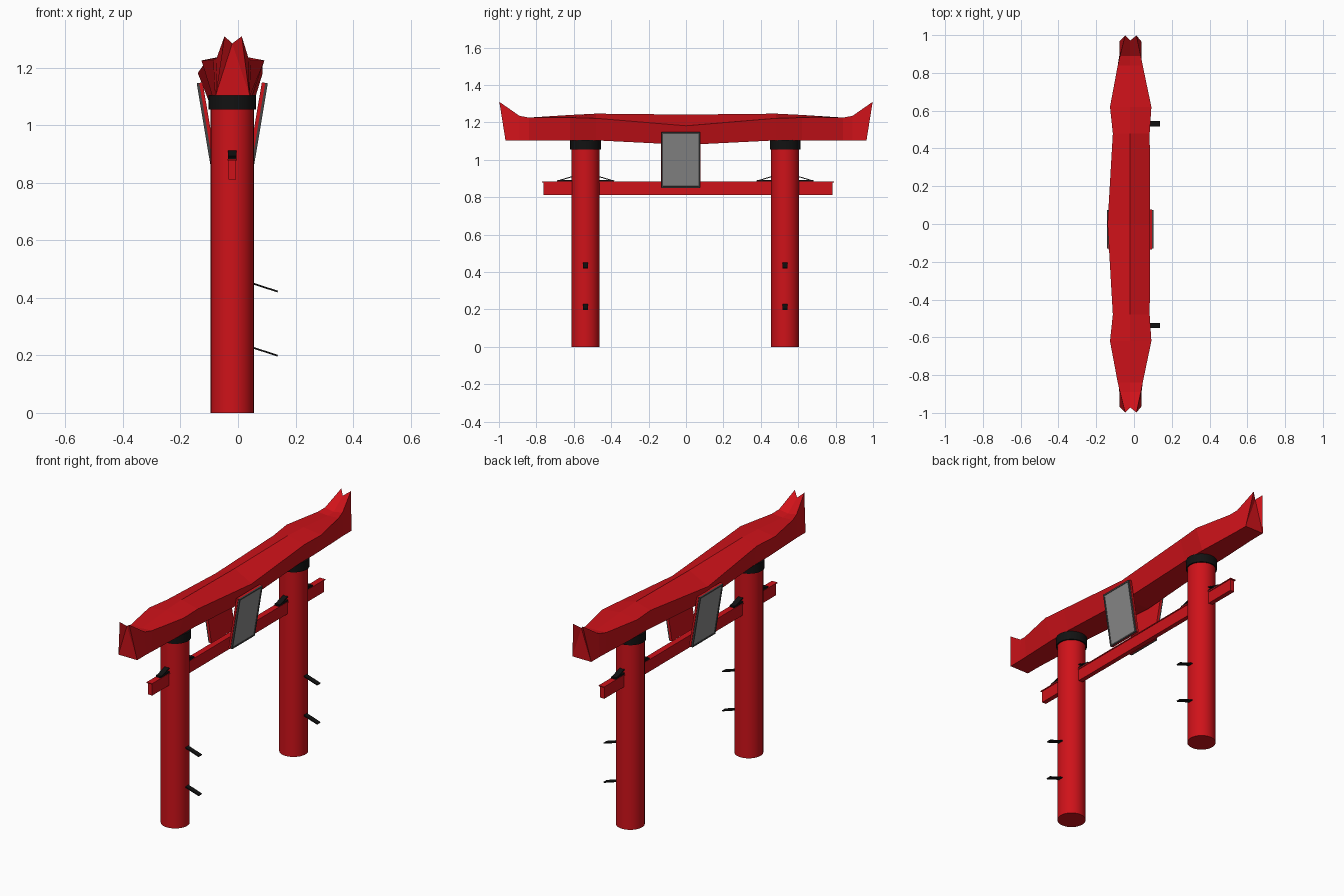
import bpy, bmesh, math
from mathutils import Matrix, Vector

if "Cube" in bpy.data.objects:
    bpy.data.objects.remove(bpy.data.objects["Cube"])

CX = -0.02          # centre line of the gate in x
PILLARS = (-0.537, 0.53)


def material(name, rgb):
    m = bpy.data.materials.new(name)
    m.diffuse_color = (*rgb, 1)
    m.use_nodes = True
    m.node_tree.nodes["Principled BSDF"].inputs["Base Color"].default_value = m.diffuse_color
    return m


RED = material("red_lacquer", (0.62, 0.006, 0.01))
BLACK = material("black", (0.006, 0.006, 0.006))
GREY = material("grey_panel", (0.25, 0.25, 0.25))
DARK = material("dark_frame", (0.06, 0.06, 0.06))


def finish(name, bm, mat):
    bmesh.ops.recalc_face_normals(bm, faces=bm.faces)
    me = bpy.data.meshes.new(name)
    bm.to_mesh(me)
    bm.free()
    me.materials.append(mat)
    ob = bpy.data.objects.new(name, me)
    bpy.context.collection.objects.link(ob)
    return ob


def box(name, size, centre, mat, frame=Matrix()):
    bm = bmesh.new()
    bmesh.ops.create_cube(bm, size=1)
    bm.transform(frame @ Matrix.Translation(centre) @ Matrix.Diagonal((*size, 1)))
    return finish(name, bm, mat)


def cylinder(name, r, z0, z1, y, mat):
    bpy.ops.mesh.primitive_cylinder_add(vertices=32, radius=r, depth=z1 - z0,
                                        location=(CX, y, (z0 + z1) / 2))
    ob = bpy.context.object
    ob.name = name
    ob.data.materials.append(mat)
    bpy.ops.object.shade_smooth_by_angle(angle=math.radians(40))


def strip(name, a, b, width, thick, across, mat):
    """Thin plate running from a to b, its width lying along 'across'."""
    a, b, w = Vector(a), Vector(b), Vector(across)
    d = (b - a).normalized()
    n = d.cross(w)
    frame = Matrix((d, w, n)).transposed().to_4x4()
    frame.translation = (a + b) / 2
    box(name, ((b - a).length, width, thick), (0, 0, 0), mat, frame)


# Pillars with collars, pegs and wedges
for py in PILLARS:
    cylinder("pillar", 0.075, 0, 1.1, py, RED)
    cylinder("pillar_collar", 0.082, 1.055, 1.105, py, BLACK)
    for z in (0.45, 0.227):
        strip("pillar_peg", (0.03, py, z + 0.007), (0.138, py, z - 0.028), 0.028, 0.006, (0, 1, 0), BLACK)
    for s in (-1, 1):
        outer, inner = py + s * 0.153, py + s * 0.06
        strip("wedge_top", (CX, outer, 0.886), (CX, inner, 0.914), 0.03, 0.005, (1, 0, 0), BLACK)
        box("wedge_base", (0.03, 0.09, 0.01), (CX, py + s * 0.105, 0.888), BLACK)

# Tie beam with thin cap
box("tie_beam", (0.026, 1.545, 0.068), (CX, 0.01, 0.846), RED)
box("tie_beam_cap", (0.034, 1.56, 0.005), (CX, 0.01, 0.881), RED)

# Curved top lintel: y, bottom z, bottom x pair, edge z, edge x pair, ridge z
stations = [
    (0.00, 1.080, -0.100, 0.055, 1.182, -0.140, 0.086, 1.242),
    (0.48, 1.104, -0.090, 0.050, 1.222, -0.112, 0.083, 1.247),
    (0.62, 1.104, -0.090, 0.050, 1.226, -0.127, 0.092, 1.240),
    (0.84, 1.104, -0.080, 0.042, 1.226, -0.086, 0.046, 1.222),
    (0.89, 1.104, -0.078, 0.040, 1.235, -0.074, 0.036, 1.225),
    (0.965, 1.104, -0.078, 0.040, 1.310, -0.047, 0.013, 1.285),
]
bm = bmesh.new()
rings = []
full = [(-1, s) for s in reversed(stations[1:])] + [(1, s) for s in stations]
for sign, (y, bz, bl, br, ez, el, er, rz) in full:
    tip = 0.033 if y > 0.95 else 0
    pts = [(bl, y, bz), (br, y, bz), (er, y + tip, ez), (CX, y + tip * 0.2, rz), (el, y + tip, ez)]
    rings.append([bm.verts.new((px, sign * yy, pz)) for px, yy, pz in pts])
for a, b in zip(rings, rings[1:]):
    for i in range(5):
        j = (i + 1) % 5
        bm.faces.new((a[i], a[j], b[j], b[i]))
for ring in (rings[0], rings[-1]):
    bm.faces.new((ring[0], ring[1], ring[3]))
    bm.faces.new((ring[1], ring[2], ring[3]))
    bm.faces.new((ring[3], ring[4], ring[0]))
finish("top_lintel", bm, RED)

# Tilted plaques on both sides
for s in (-1, 1):
    frame = Matrix.Translation((CX + s * 0.09, -0.028, 1.0)) @ Matrix.Rotation(s * math.radians(9.5), 4, 'Y')
    box("plaque_back", (0.012, 0.212, 0.3), (-s * 0.006, 0, 0), RED, frame)
    box("plaque_panel", (0.006, 0.19, 0.285), (s * 0.003, 0, 0), GREY, frame)
    for e in (-1, 1):
        box("plaque_side_trim", (0.009, 0.008, 0.3), (s * 0.0045, e * 0.099, 0), DARK, frame)
        box("plaque_end_trim", (0.009, 0.19, 0.008), (s * 0.0045, 0, e * 0.146), DARK, frame)
